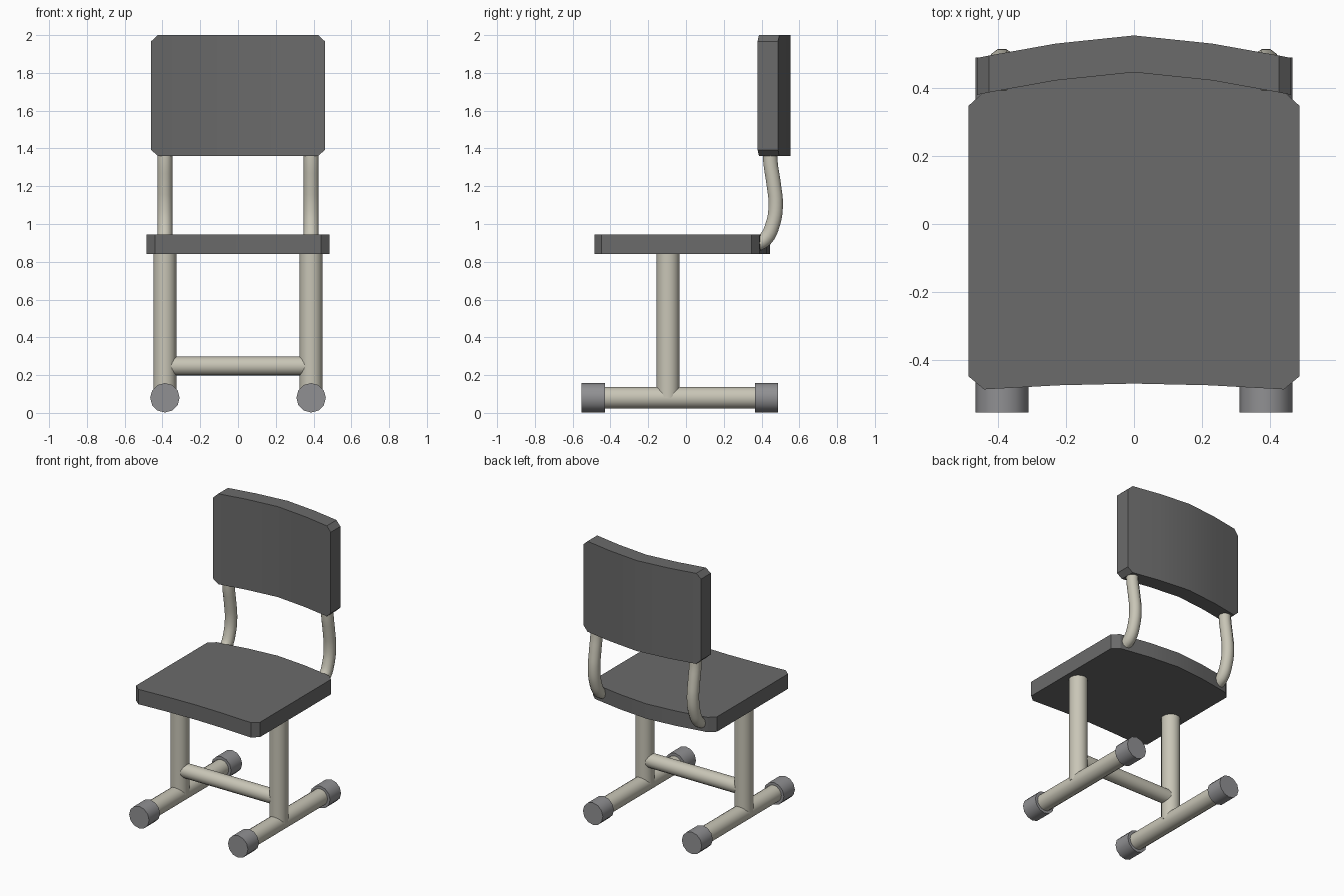
import bpy
import bmesh
import math
from mathutils import Vector

if "Cube" in bpy.data.objects:
    bpy.data.objects.remove(bpy.data.objects["Cube"], do_unlink=True)


def material(name, colour):
    mat = bpy.data.materials.new(name)
    mat.use_nodes = True
    mat.diffuse_color = (*colour, 1)
    mat.node_tree.nodes["Principled BSDF"].inputs["Base Color"].default_value = (*colour, 1)
    return mat


CHARCOAL = material("charcoal board", (0.145, 0.145, 0.145))
BEIGE = material("beige metal", (0.58, 0.56, 0.47))
GREY = material("grey rubber", (0.28, 0.28, 0.29))


def smooth(obj, degrees):
    bpy.ops.object.select_all(action="DESELECT")
    obj.select_set(True)
    bpy.context.view_layer.objects.active = obj
    bpy.ops.object.shade_smooth_by_angle(angle=math.radians(degrees))


def slab(name, sections):
    """Closed board lofted through four-cornered sections."""
    bm = bmesh.new()
    rings = [[bm.verts.new(p) for p in section] for section in sections]
    for a, b in zip(rings, rings[1:]):
        for i in range(4):
            j = (i + 1) % 4
            bm.faces.new((a[i], a[j], b[j], b[i]))
    bm.faces.new(rings[0])
    bm.faces.new(rings[-1])
    bmesh.ops.recalc_face_normals(bm, faces=bm.faces)
    mesh = bpy.data.meshes.new(name)
    bm.to_mesh(mesh)
    bm.free()
    mesh.materials.append(CHARCOAL)
    obj = bpy.data.objects.new(name, mesh)
    bpy.context.collection.objects.link(obj)
    smooth(obj, 15)


def rod(name, start, end, radius, mat, sides=16):
    a, b = Vector(start), Vector(end)
    bpy.ops.mesh.primitive_cylinder_add(vertices=sides, radius=radius, depth=(b - a).length,
                                        location=(a + b) / 2)
    obj = bpy.context.object
    obj.name = name
    obj.rotation_euler = (b - a).to_track_quat("Z", "Y").to_euler()
    obj.data.materials.append(mat)
    smooth(obj, 40)


def bent_tube(name, points, radius):
    curve = bpy.data.curves.new(name, "CURVE")
    curve.dimensions = "3D"
    curve.bevel_depth = radius
    curve.bevel_resolution = 3
    curve.resolution_u = 4
    curve.use_fill_caps = True
    spline = curve.splines.new("BEZIER")
    spline.bezier_points.add(len(points) - 1)
    for bp, p in zip(spline.bezier_points, points):
        bp.co = p
        bp.handle_left_type = bp.handle_right_type = "AUTO"
    curve.materials.append(BEIGE)
    obj = bpy.data.objects.new(name, curve)
    bpy.context.collection.objects.link(obj)
    bpy.ops.object.select_all(action="DESELECT")
    obj.select_set(True)
    bpy.context.view_layer.objects.active = obj
    bpy.ops.object.convert(target="MESH")
    smooth(bpy.context.object, 50)


def mirrored(half):
    """Sections from the middle outwards, continued on the other side."""
    return [(-s[0], *s[1:]) for s in reversed(half[1:])] + half


# Seat: x, front y, back y
seat = mirrored([(0, -0.468, 0.445), (0.22, -0.473, 0.425),
                 (0.44, -0.485, 0.388), (0.485, -0.447, 0.347)])
slab("seat", [[(x, f, 0.84), (x, b, 0.84), (x, b, 0.945), (x, f, 0.945)] for x, f, b in seat])

# Backrest: x, bottom z, top z, front y
back = mirrored([(0, 1.36, 2.0, 0.445), (0.23, 1.36, 2.0, 0.421),
                 (0.425, 1.36, 2.0, 0.386), (0.46, 1.393, 1.967, 0.379)])
slab("backrest", [[(x, y, lo), (x, y + 0.108, lo), (x, y + 0.108, hi), (x, y, hi)]
                  for x, lo, hi, y in back])

# Frame, one side at a time
LEG_Y, FOOT_Z = -0.095, 0.08
for side, sign in (("left", 1), ("right", -1)):
    x = 0.387 * sign
    rod(side + "_leg", (x, LEG_Y, FOOT_Z), (x, LEG_Y, 0.86), 0.061, BEIGE)
    rod(side + "_foot_tube", (x, -0.5, FOOT_Z), (x, 0.44, FOOT_Z), 0.058, BEIGE)
    rod(side + "_front_foot_cap", (x, -0.553, FOOT_Z), (x, -0.43, FOOT_Z), 0.078, GREY, 12)
    rod(side + "_back_foot_cap", (x, 0.365, FOOT_Z), (x, 0.488, FOOT_Z), 0.078, GREY, 12)
    profile = [(0.37, 0.89), (0.42, 0.92), (0.46, 1.0), (0.475, 1.1),
               (0.463, 1.22), (0.447, 1.33), (0.445, 1.45)]
    bent_tube(side + "_back_support", [(x, y, z) for y, z in profile], 0.04)

rod("crossbar", (-0.385, LEG_Y, 0.248), (0.385, LEG_Y, 0.248), 0.05, BEIGE)
